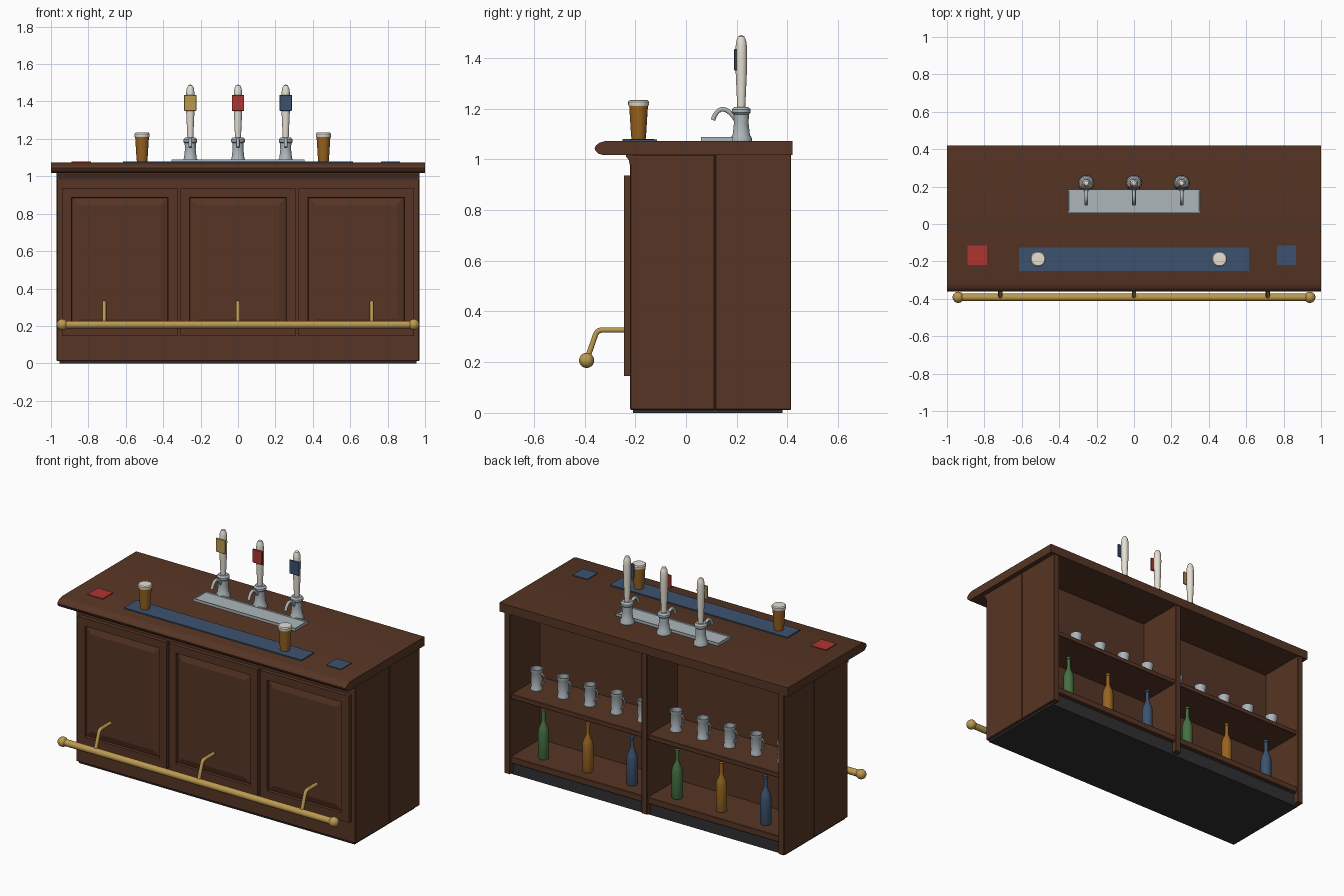
import bpy
import bmesh
import math
from mathutils import Vector

if "Cube" in bpy.data.objects:
    bpy.data.objects.remove(bpy.data.objects["Cube"])


def material(name, r, g, b):
    m = bpy.data.materials.new(name)
    m.use_nodes = True
    m.diffuse_color = (r, g, b, 1)
    m.node_tree.nodes["Principled BSDF"].inputs["Base Color"].default_value = (r, g, b, 1)
    return m


WOOD = material("dark wood", 0.095, 0.036, 0.018)
BRASS = material("brass", 0.50, 0.32, 0.08)
STEEL = material("steel", 0.42, 0.47, 0.50)
CREAM = material("cream", 0.78, 0.74, 0.65)
AMBER = material("amber", 0.31, 0.125, 0.015)
BLUE = material("navy blue", 0.045, 0.085, 0.16)
RED = material("red", 0.42, 0.035, 0.03)
BLACK = material("charcoal", 0.03, 0.03, 0.034)
GREEN = material("bottle green", 0.06, 0.16, 0.055)


def finish(name, bm, mat, loc=(0, 0, 0), angle=35):
    bmesh.ops.recalc_face_normals(bm, faces=bm.faces)
    mesh = bpy.data.meshes.new(name)
    for f in bm.faces:
        f.smooth = True
    bm.to_mesh(mesh)
    bm.free()
    mesh.set_sharp_from_angle(angle=math.radians(angle))
    mesh.materials.append(mat)
    obj = bpy.data.objects.new(name, mesh)
    obj.location = loc
    bpy.context.collection.objects.link(obj)
    return obj


def box_bm(x, y, z):
    bm = bmesh.new()
    bmesh.ops.create_cube(bm, size=1)
    for v in bm.verts:
        v.co = [lo + (hi - lo) * (c + 0.5) for c, (lo, hi) in zip(v.co, (x, y, z))]
    return bm


def box(name, x, y, z, mat, bevel=0.0):
    bm = box_bm(x, y, z)
    if bevel:
        bmesh.ops.bevel(bm, geom=bm.edges[:], offset=bevel, segments=1, affect='EDGES')
    return finish(name, bm, mat)


def lathe(name, profile, loc, mat, sides=24):
    """Turn a profile of (radius, height) points around z."""
    bm = bmesh.new()
    verts = [bm.verts.new((r, 0, z)) for r, z in profile]
    edges = [bm.edges.new(pair) for pair in zip(verts, verts[1:])]
    bmesh.ops.spin(bm, geom=verts + edges, cent=(0, 0, 0), axis=(0, 0, 1),
                   angle=math.tau, steps=sides)
    bmesh.ops.remove_doubles(bm, verts=bm.verts[:], dist=0.0001)
    return finish(name, bm, mat, loc)


def tube(name, points, radius, mat):
    curve = bpy.data.curves.new(name, 'CURVE')
    curve.dimensions = '3D'
    curve.bevel_depth = radius
    curve.bevel_resolution = 3
    curve.use_fill_caps = True
    spline = curve.splines.new('POLY')
    spline.points.add(len(points) - 1)
    for p, co in zip(spline.points, points):
        p.co = (*co, 1)
    obj = bpy.data.objects.new(name, curve)
    bpy.context.collection.objects.link(obj)
    curve.materials.append(mat)
    bpy.ops.object.select_all(action='DESELECT')
    obj.select_set(True)
    bpy.context.view_layer.objects.active = obj
    bpy.ops.object.convert(target='MESH')
    bpy.ops.object.shade_smooth_by_angle(angle=math.radians(50))
    return obj


def arc(points, steps=6):
    """Smooth a short control path with Bezier subdivision."""
    a, b, c, d = map(Vector, points)
    ts = [i / steps for i in range(steps + 1)]
    return [a * (1 - t)**3 + b * 3 * t * (1 - t)**2 + c * 3 * t * t * (1 - t) + d * t**3
            for t in ts]


# Bar body: closed front, open shelving behind
box("bar_front_body", (-0.97, 0.97), (-0.22, 0.115), (0.012, 1.02), WOOD, 0.004)
for side, name in ((-1, "right"), (1, "left")):
    x = sorted((side * 0.97, side * 0.93))
    box(name + "_side_board", x, (0.115, 0.415), (0.012, 1.02), WOOD, 0.003)
box("centre_divider", (-0.02, 0.02), (0.11, 0.413), (0.012, 1.02), WOOD, 0.003)
box("plinth", (-0.955, 0.955), (-0.21, 0.38), (0, 0.085), BLACK)
box("bottom_shelf", (-0.935, 0.935), (0.11, 0.405), (0.08, 0.12), WOOD, 0.003)
box("middle_shelf", (-0.935, 0.935), (0.11, 0.40), (0.48, 0.51), WOOD, 0.003)

# Counter with a rounded front nose and a small cove under it
def extrude_profile(name, profile, half, mat):
    bm = bmesh.new()
    face = bm.faces.new([bm.verts.new((-half, y, z)) for y, z in profile])
    out = bmesh.ops.extrude_face_region(bm, geom=[face])
    moved = [v for v in out["geom"] if isinstance(v, bmesh.types.BMVert)]
    bmesh.ops.translate(bm, verts=moved, vec=(2 * half, 0, 0))
    return finish(name, bm, mat, angle=40)


extrude_profile("countertop", [
    (0.42, 1.018), (0.42, 1.073), (-0.315, 1.073), (-0.34, 1.066), (-0.355, 1.055),
    (-0.36, 1.044), (-0.356, 1.032), (-0.345, 1.022), (-0.33, 1.018)], 1.0, WOOD)
extrude_profile("counter_moulding", [
    (-0.21, 1.02), (-0.238, 1.02), (-0.236, 1.01), (-0.226, 0.998), (-0.222, 0.98),
    (-0.21, 0.98)], 0.97, WOOD)

# Raised front panels
for i in (-1, 0, 1):
    cx = i * 0.632
    bm = box_bm((cx - 0.308, cx + 0.308), (-0.245, -0.215), (0.145, 0.937))
    bm.faces.ensure_lookup_table()
    front = min(bm.faces, key=lambda f: f.calc_center_median().y)
    bm.normal_update()
    for thick, depth in ((0.07, 0), (0.004, -0.014), (0.055, 0.012)):
        bmesh.ops.inset_individual(bm, faces=[front], thickness=thick, depth=depth)
    finish("front_panel", bm, WOOD, angle=5)

# Brass foot rail
RAIL_Y, RAIL_Z = -0.392, 0.207
tube("foot_rail", [(-0.945, RAIL_Y, RAIL_Z), (0.945, RAIL_Y, RAIL_Z)], 0.021, BRASS)
ball = [(0.03 * math.sin(a * math.pi / 10), -0.03 * math.cos(a * math.pi / 10))
        for a in range(11)]
for x in (-0.94, 0.94):
    lathe("rail_end_ball", ball, (x, RAIL_Y, RAIL_Z), BRASS)
for x in (-0.715, 0, 0.715):
    bend = arc([(x, -0.325, 0.327), (x, -0.345, 0.327), (x, -0.352, 0.322), (x, -0.358, 0.305)])
    tube("rail_bracket", [(x, -0.22, 0.327), *bend, (x, RAIL_Y, RAIL_Z)], 0.011, BRASS)

# Beer pumps
TOP = 1.072
PUMP_BASE = [(0, 0), (0.042, 0), (0.042, 0.012), (0.034, 0.025), (0.029, 0.07),
             (0.03, 0.105), (0.037, 0.112), (0.037, 0.125), (0.028, 0.135), (0, 0.135)]
PUMP_HANDLE = [(0, 0.13), (0.016, 0.13), (0.017, 0.16), (0.022, 0.27), (0.023, 0.34),
               (0.022, 0.375), (0.019, 0.398), (0.012, 0.413), (0, 0.419)]
for x, colour in ((-0.255, BRASS), (0, RED), (0.255, BLUE)):
    lathe("pump_base", PUMP_BASE, (x, 0.218, TOP), STEEL)
    lathe("pump_handle", PUMP_HANDLE, (x, 0.218, TOP), CREAM)
    box("pump_badge", (x - 0.033, x + 0.033), (0.19, 0.2), (1.35, 1.435), colour, 0.002)
    spout = arc([(x, 0.2, 1.15), (x, 0.165, 1.21), (x, 0.125, 1.215), (x, 0.106, 1.155)], 10)
    tube("pump_spout", spout, 0.0095, STEEL)

# Drip tray with a sunken grille
bm = box_bm((-0.355, 0.355), (0.06, 0.185), (TOP - 0.002, 1.089))
bm.normal_update()
lid = max(bm.faces, key=lambda f: f.calc_center_median().z)
for thick, depth in ((0.008, 0), (0.002, -0.006)):
    bmesh.ops.inset_individual(bm, faces=[lid], thickness=thick, depth=depth)
finish("drip_tray", bm, STEEL)

# Bar mat and coasters
box("bar_mat", (-0.615, 0.615), (-0.25, -0.125), (1.07, 1.08), BLUE)
box("red_coaster", (-0.89, -0.785), (-0.218, -0.115), (1.07, 1.078), RED)
box("blue_coaster", (0.765, 0.867), (-0.218, -0.115), (1.07, 1.078), BLUE)

# Pints on the mat
for x in (-0.513, 0.457):
    lathe("pint_glass", [(0, 0), (0.028, 0), (0.03, 0.02), (0.037, 0.132), (0, 0.132)],
          (x, -0.187, 1.08), AMBER)
    lathe("pint_foam", [(0, 0.13), (0.039, 0.13), (0.041, 0.137), (0.041, 0.147),
                        (0.036, 0.153), (0, 0.155)], (x, -0.187, 1.08), CREAM)

# Shelf stock: bottles below, tankards above
BOTTLE = [(0, 0), (0.03, 0), (0.032, 0.005), (0.032, 0.165), (0.027, 0.19), (0.014, 0.22),
          (0.011, 0.235), (0.011, 0.285), (0.014, 0.287), (0.014, 0.3), (0, 0.3)]
TANKARD = [(0, 0), (0.034, 0), (0.034, 0.012), (0.03, 0.02), (0.033, 0.06), (0.031, 0.105),
           (0.036, 0.115), (0.036, 0.13), (0.03, 0.13), (0.028, 0.02), (0, 0.02)]
for bay in (-1, 1):
    for i, colour in enumerate((GREEN, AMBER, BLUE)):
        lathe("bottle", BOTTLE, (bay * 0.463 + 0.307 * (1 - i), 0.31, 0.12), colour)
    for i in range(-2, 3):
        x = bay * 0.484 + 0.185 * i
        lathe("tankard", TANKARD, (x, 0.26, 0.51), STEEL)
        tube("tankard_handle", arc([(x - 0.03, 0.26, 0.615), (x - 0.065, 0.26, 0.62),
                                    (x - 0.06, 0.26, 0.55), (x - 0.03, 0.26, 0.545)]), 0.005, STEEL)
